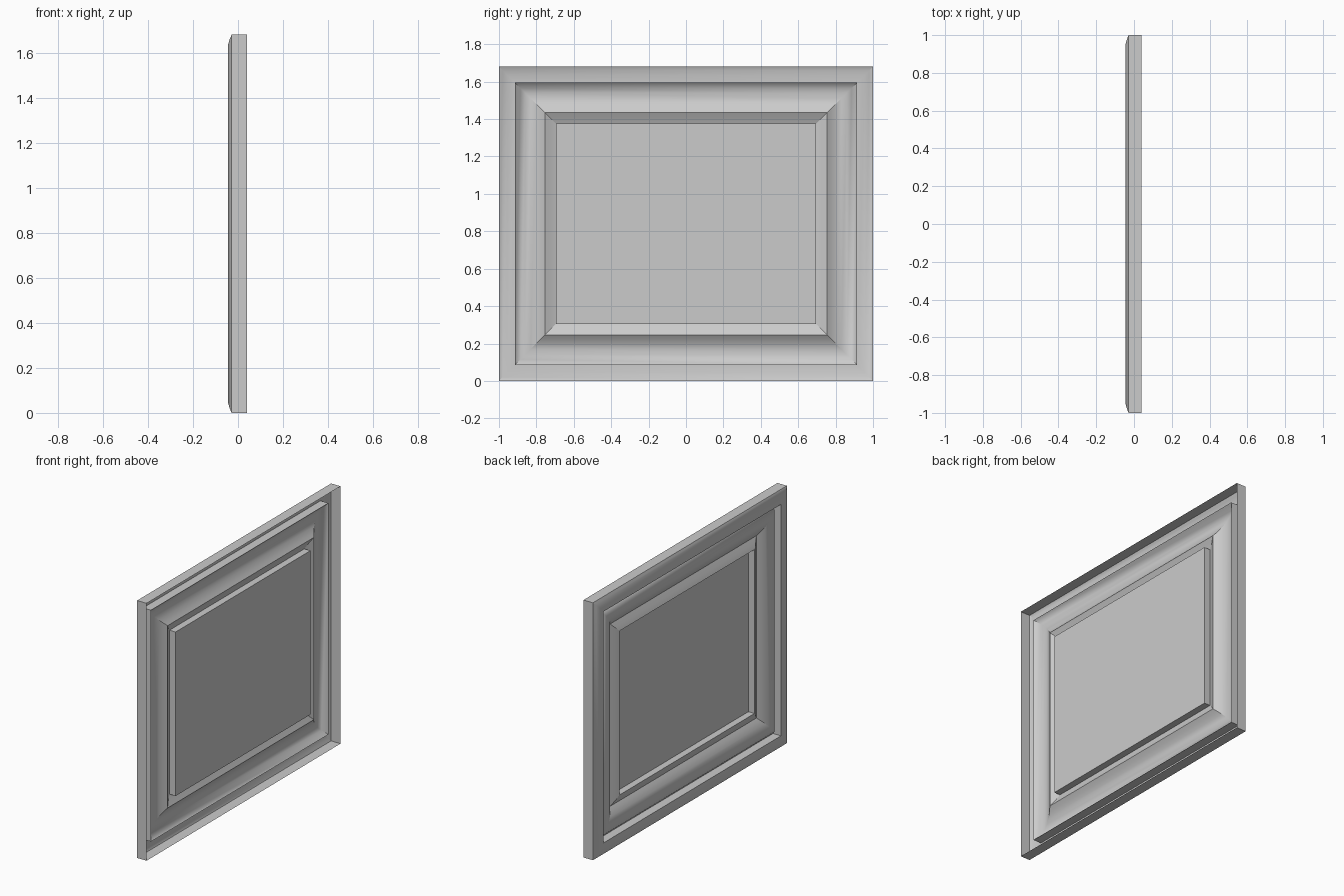
import bpy
import bmesh
import math

cube = bpy.data.objects.get("Cube")
if cube:
    bpy.data.objects.remove(cube, do_unlink=True)

HALF_Y, HALF_Z = 1.0, 0.84

grey = bpy.data.materials.new("plain grey")
grey.use_nodes = True
colour = (0.6, 0.6, 0.6, 1.0)
grey.diffuse_color = colour
grey.node_tree.nodes["Principled BSDF"].inputs["Base Color"].default_value = colour


def frame_sweep(name, profile, fill=False):
    """Sweep a profile of (inset, x) points around a mitred rectangle."""
    bm = bmesh.new()
    rings = []
    for inset, x in profile:
        rings.append([
            bm.verts.new((x, sy * (HALF_Y - inset), HALF_Z + sz * (HALF_Z - inset)))
            for sy, sz in ((-1, -1), (1, -1), (1, 1), (-1, 1))])
    for outer, inner in zip(rings, rings[1:]):
        for i in range(4):
            j = (i + 1) % 4
            bm.faces.new((inner[i], inner[j], outer[j], outer[i]))
    if fill:
        bm.faces.new(rings[-1][::-1])
    mesh = bpy.data.meshes.new(name)
    bm.to_mesh(mesh)
    bm.free()
    mesh.materials.append(grey)
    obj = bpy.data.objects.new(name, mesh)
    bpy.context.collection.objects.link(obj)
    bpy.ops.object.select_all(action='DESELECT')
    obj.select_set(True)
    bpy.context.view_layer.objects.active = obj
    bpy.ops.object.shade_smooth_by_angle(angle=math.radians(30))
    return obj


# Outer side walls, open at the back, with a rounded front rim and inner step
frame_sweep("outer_rim", [
    (0, 0.04), (0, -0.028), (0.02, -0.037), (0.045, -0.044),
    (0.085, -0.045), (0.085, 0.012)])

# Bulging moulding between the rim and the inner lip
frame_sweep("rounded_moulding", [
    (0.085, 0.012), (0.115, -0.018), (0.14, -0.026), (0.17, -0.022),
    (0.2, -0.01), (0.225, 0.005), (0.245, 0.02)])

# Sloping lip around the panel
frame_sweep("inner_lip", [(0.245, 0.02), (0.275, 0.004), (0.305, -0.008)])

# Recessed flat panel with its side walls
frame_sweep("recessed_panel", [(0.305, -0.008), (0.305, 0.036)], fill=True)
